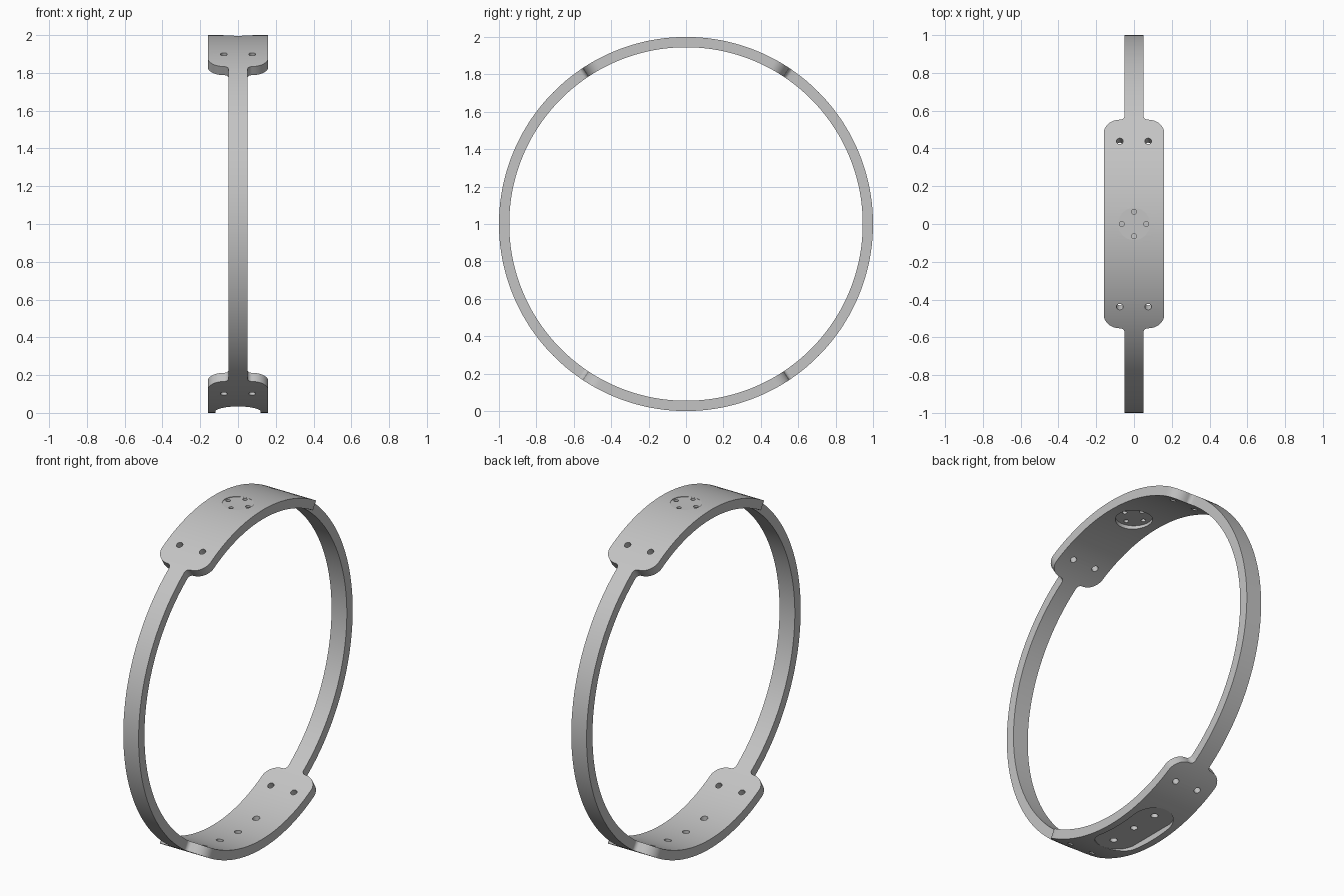
import bpy, bmesh, math
from mathutils import Matrix

if "Cube" in bpy.data.objects:
    bpy.data.objects.remove(bpy.data.objects["Cube"], do_unlink=True)

OUTER, INNER = 1.0, 0.945
STRAP, PLATE = 0.05, 0.16          # half widths
CORNER, FILLET = 0.085, 0.025      # plate corner and neck radii
CORNER_S = 0.50                    # arc length where the corner starts

grey = bpy.data.materials.new("plain grey")
grey.use_nodes = True
grey.diffuse_color = (0.55, 0.55, 0.55, 1)
grey.node_tree.nodes["Principled BSDF"].inputs["Base Color"].default_value = grey.diffuse_color


def make_object(name, bm):
    bmesh.ops.recalc_face_normals(bm, faces=bm.faces)
    mesh = bpy.data.meshes.new(name)
    bm.to_mesh(mesh)
    bm.free()
    mesh.materials.append(grey)
    obj = bpy.data.objects.new(name, mesh)
    bpy.context.collection.objects.link(obj)
    return obj


# Half-width profile along one quarter, from plate centre to strap middle
quarter = [(CORNER_S * i / 24, PLATE) for i in range(24)]
for i in range(13):
    a = math.radians(90 * i / 12)
    quarter.append((CORNER_S + CORNER * math.sin(a), PLATE - CORNER + CORNER * math.cos(a)))
neck_s = CORNER_S + CORNER + FILLET
for i in range(1, 9):
    a = math.radians(90 * i / 8)
    quarter.append((neck_s - FILLET * math.cos(a), STRAP + FILLET - FILLET * math.sin(a)))
end_s = math.pi / 2
quarter += [(neck_s + (end_s - neck_s) * i / 32, STRAP) for i in range(1, 33)]

# Mirror the quarter to a half turn, then repeat it for the full turn
half = quarter + [(math.pi - s, w) for s, w in reversed(quarter[1:-1])]
stations = half + [(math.pi, PLATE)] + [(s + math.pi, w) for s, w in half[1:]]

# Band with two wide plates
bm = bmesh.new()
rings = []
for s, w in stations:
    rings.append([bm.verts.new((x, r * math.sin(s), 1 + r * math.cos(s)))
                  for x, r in ((-w, OUTER), (w, OUTER), (w, INNER), (-w, INNER))])
for a, b in zip(rings, rings[1:] + rings[:1]):
    for k in range(4):
        m = (k + 1) % 4
        bm.faces.new((a[k], a[m], b[m], b[k]))
band = make_object("band_with_plates", bm)


def cut(radius, low, high, x=0, y=0, straight=0, angle=0, sides=32):
    """Cut a round or slot-shaped prism; angle tilts it around the ring centre."""
    outline = []
    for i in range(sides):
        a = 2 * math.pi * (i + 0.5) / sides
        shift = math.copysign(straight, math.sin(a))
        outline.append((x + radius * math.cos(a), y + radius * math.sin(a) + shift))
    cbm = bmesh.new()
    bottom = [cbm.verts.new((px, py, low - 1)) for px, py in outline]
    top = [cbm.verts.new((px, py, high - 1)) for px, py in outline]
    cbm.faces.new(bottom)
    cbm.faces.new(top)
    for i in range(sides):
        j = (i + 1) % sides
        cbm.faces.new((bottom[i], bottom[j], top[j], top[i]))
    cbm.transform(Matrix.Translation((0, 0, 1)) @ Matrix.Rotation(angle, 4, "X"))
    cutter = make_object("cutter", cbm)
    cutter.hide_render = True
    mod = band.modifiers.new("cut", "BOOLEAN")
    mod.operation, mod.solver, mod.object = "DIFFERENCE", "EXACT", cutter
    bpy.context.view_layer.objects.active = band
    bpy.ops.object.modifier_apply(modifier=mod.name)
    bpy.data.objects.remove(cutter, do_unlink=True)


# Round recesses on both sides of the top plate
cut(0.085, 1.996, 2.1, sides=48)
cut(0.10, 1.85, 1.962, sides=48)

# Flat-floored slot under the bottom plate
cut(0.12, -0.1, 0.035, straight=0.14, sides=48)

# Four small holes in the top recess
for i in range(4):
    a = math.pi / 2 * i
    cut(0.013, 1.85, 2.1, 0.065 * math.cos(a), 0.065 * math.sin(a), sides=20)

# Three holes in the bottom slot
for y in (-0.17, 0, 0.17):
    cut(0.02, -0.1, 0.2, y=y, sides=24)

# Paired holes at the plate ends, drilled towards the ring centre
for base in (0, math.pi):
    for side in (-1, 1):
        for x in (-0.075, 0.075):
            cut(0.018, 1.85, 2.1, x=x, angle=base + side * math.radians(26), sides=24)

bpy.ops.object.select_all(action="DESELECT")
band.select_set(True)
bpy.context.view_layer.objects.active = band
bpy.ops.object.shade_smooth_by_angle(angle=math.radians(30))
